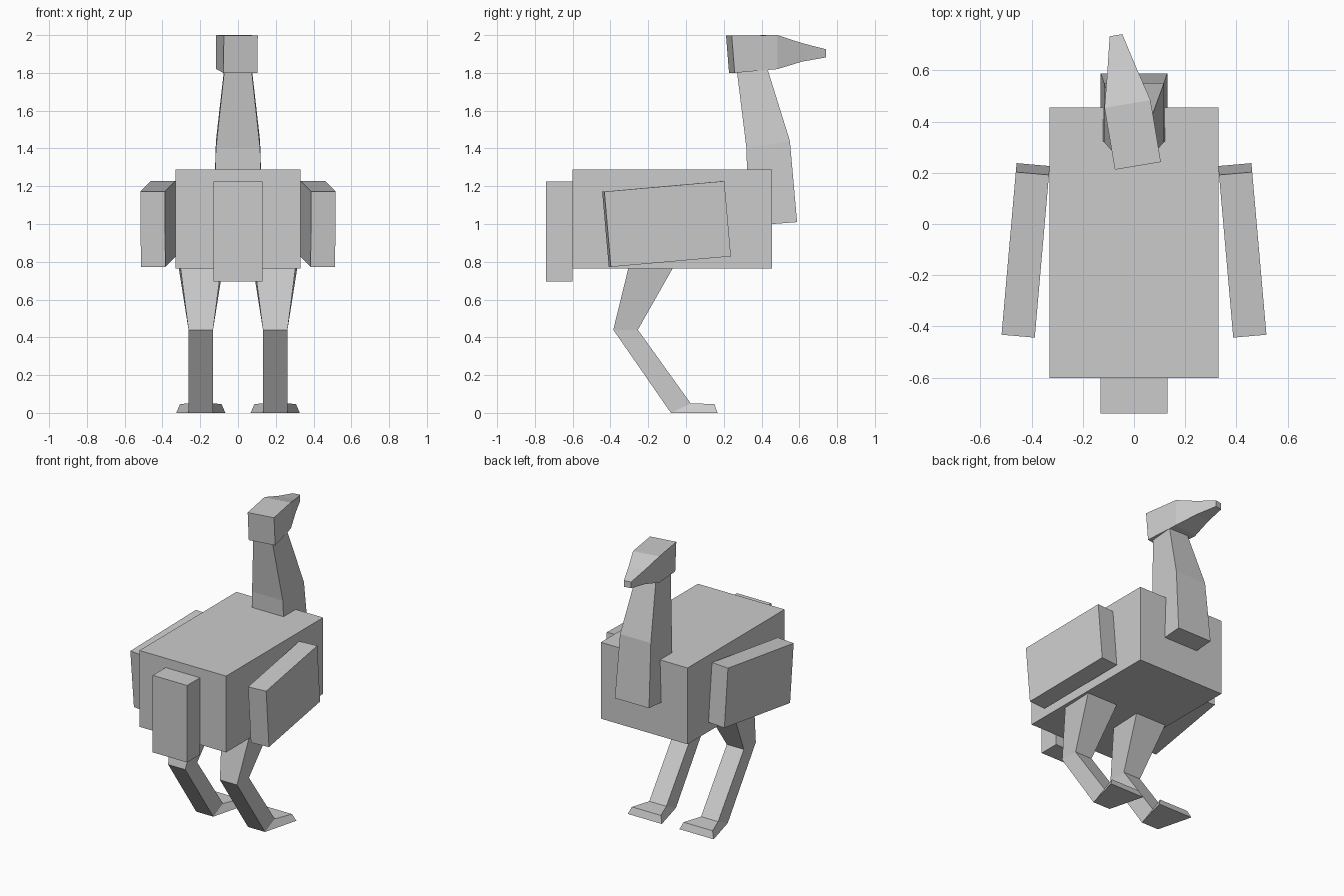
import bpy, bmesh, math
from mathutils import Matrix, Vector

default = bpy.data.objects.get("Cube")
if default:
    bpy.data.objects.remove(default, do_unlink=True)

GREY = (0.6, 0.6, 0.6, 1.0)
grey = bpy.data.materials.new("plain grey")
grey.use_nodes = True
grey.diffuse_color = GREY
grey.node_tree.nodes["Principled BSDF"].inputs["Base Color"].default_value = GREY


def finish(name, bm, matrix=Matrix()):
    """Turn a bmesh into a flat-shaded grey object."""
    bmesh.ops.recalc_face_normals(bm, faces=bm.faces)
    mesh = bpy.data.meshes.new(name)
    bm.to_mesh(mesh)
    bm.free()
    mesh.materials.append(grey)
    obj = bpy.data.objects.new(name, mesh)
    obj.matrix_world = matrix
    bpy.context.collection.objects.link(obj)
    return obj


def box(name, center, size, rotation=Matrix()):
    bm = bmesh.new()
    bmesh.ops.create_cube(bm, size=1, matrix=Matrix.Diagonal((*size, 1)))
    return finish(name, bm, Matrix.Translation(center) @ rotation)


def loft(name, sections, matrix=Matrix()):
    """Skin four-sided sections; each is two (half width, y, z) edges."""
    bm = bmesh.new()
    rings = []
    for (wa, ya, za), (wb, yb, zb) in sections:
        corners = ((-wa, ya, za), (wa, ya, za), (wb, yb, zb), (-wb, yb, zb))
        rings.append([bm.verts.new(c) for c in corners])
    for low, high in zip(rings, rings[1:]):
        for i in range(4):
            j = (i + 1) % 4
            bm.faces.new((low[i], low[j], high[j], high[i]))
    bm.faces.new(rings[0])
    bm.faces.new(rings[-1])
    return finish(name, bm, matrix)


# Body and tail
box("body", (0, -0.073, 1.027), (0.66, 1.055, 0.525))
box("tail", (0, -0.67, 0.96), (0.262, 0.14, 0.53))

# Neck, from the chest up to the head
loft("neck", [
    ((0.13, 0.33, 0.99), (0.13, 0.588, 1.01)),
    ((0.117, 0.32, 1.40), (0.117, 0.55, 1.44)),
    ((0.073, 0.27, 1.805), (0.073, 0.43, 1.825)),
])

# Head with tapering beak, turned slightly aside
turn = Matrix.Translation((0.015, 0.227, 0)) @ Matrix.Rotation(math.radians(9.5), 4, "Z")
loft("head", [
    ((0.091, 0.016, 1.80), (0.091, 0, 1.997)),
    ((0.091, 0.245, 1.82), (0.091, 0.245, 2.0)),
    ((0.056, 0.385, 1.86), (0.056, 0.385, 1.957)),
    ((0.025, 0.517, 1.882), (0.025, 0.517, 1.925)),
], turn)

# Wings and legs on both sides
for side, s in (("left", 1), ("right", -1)):
    tilt = (Matrix.Rotation(math.radians(5 * s), 4, "Z")
            @ Matrix.Rotation(math.radians(5), 4, "X"))
    box(side + "_wing", (0.423 * s, -0.103, 1.0), (0.13, 0.64, 0.40), tilt)
    # Thigh, shin and splayed foot
    loft(side + "_leg", [
        ((0.108, -0.303, 0.775), (0.118, -0.065, 0.775)),
        ((0.065, -0.385, 0.44), (0.065, -0.255, 0.44)),
        ((0.065, -0.08, 0), (0.065, 0.025, 0.05)),
        ((0.13, 0.167, 0), (0.11, 0.15, 0.047)),
    ], Matrix.Translation(Vector((0.197 * s, 0, 0))))
